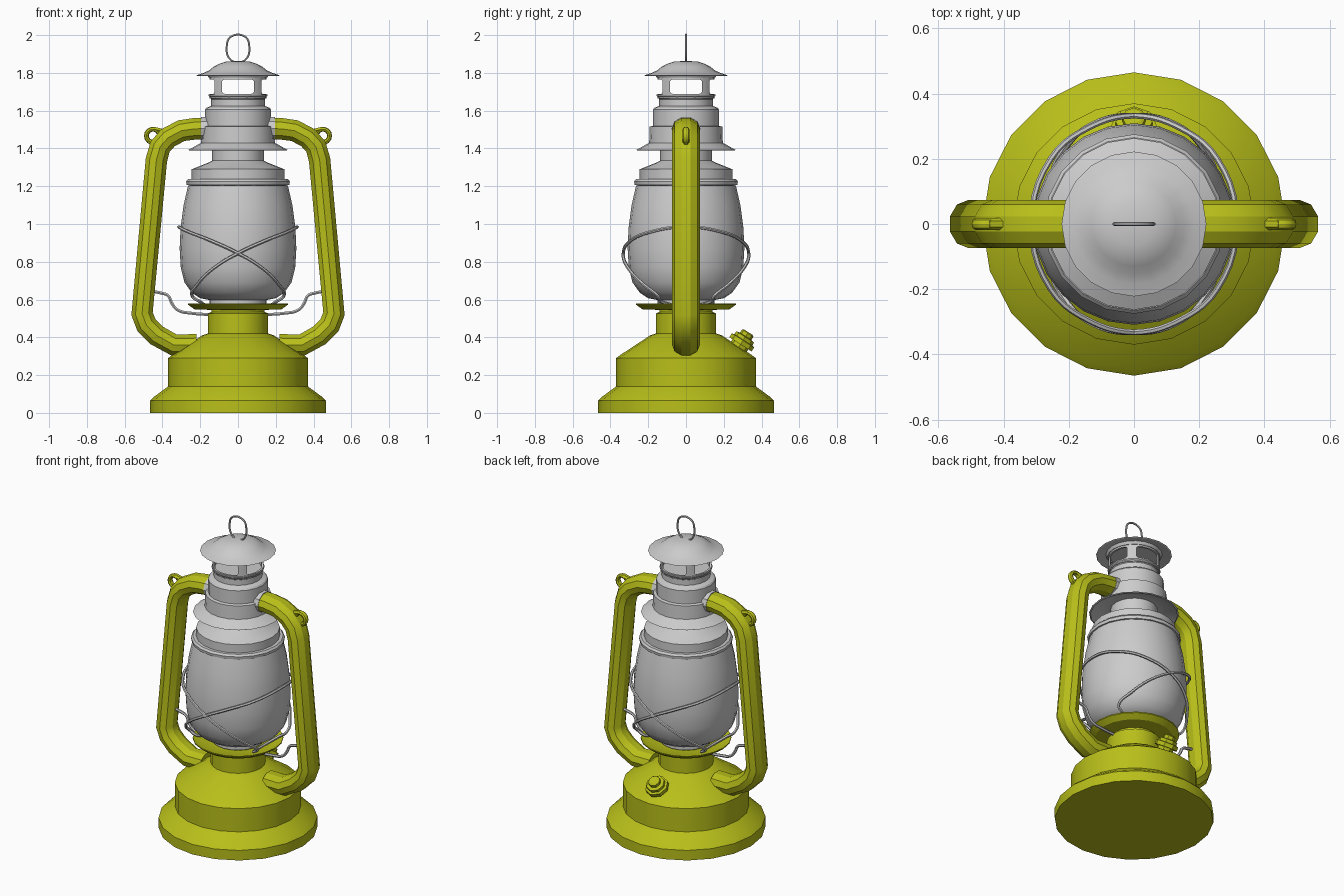
import bpy, bmesh, math
from mathutils import Vector

if "Cube" in bpy.data.objects:
    bpy.data.objects.remove(bpy.data.objects["Cube"])

green = bpy.data.materials.new("olive_paint")
green.diffuse_color = (0.48, 0.52, 0.01, 1)
green.use_nodes = True
green.node_tree.nodes["Principled BSDF"].inputs["Base Color"].default_value = green.diffuse_color


def finish(ob, mat=None, angle=30):
    bpy.ops.object.select_all(action='DESELECT')
    ob.select_set(True)
    bpy.context.view_layer.objects.active = ob
    if ob.type == 'CURVE':
        bpy.ops.object.convert(target='MESH')
        ob = bpy.context.object
    if mat:
        ob.data.materials.clear()
        ob.data.materials.append(mat)
    bpy.ops.object.shade_smooth_by_angle(angle=math.radians(angle))
    return ob


def lathe(name, profile, mat=None, n=20, angle=30, closed=False):
    """Spin an (r, z) profile round z; r = 0 makes a pole."""
    bm = bmesh.new()
    vs = [bm.verts.new((r, 0, z)) for r, z in profile]
    pairs = list(zip(vs, vs[1:])) + ([(vs[-1], vs[0])] if closed else [])
    es = [bm.edges.new(p) for p in pairs]
    bmesh.ops.spin(bm, geom=vs + es, axis=(0, 0, 1), cent=(0, 0, 0),
                   angle=math.tau, steps=n, use_merge=True)
    bmesh.ops.remove_doubles(bm, verts=bm.verts, dist=1e-5)
    bmesh.ops.recalc_face_normals(bm, faces=bm.faces)
    me = bpy.data.meshes.new(name)
    bm.to_mesh(me)
    bm.free()
    ob = bpy.data.objects.new(name, me)
    bpy.context.collection.objects.link(ob)
    return finish(ob, mat, angle)


def pipe(name, pts, radius, mat=None, smooth_path=True, cyclic=False, yscale=1, res=1):
    """Round bar along a path."""
    cu = bpy.data.curves.new(name, 'CURVE')
    cu.dimensions = '3D'
    cu.bevel_depth, cu.bevel_resolution = radius, res
    cu.use_fill_caps = True
    cu.resolution_u = 5
    sp = cu.splines.new('BEZIER' if smooth_path else 'POLY')
    if smooth_path:
        sp.bezier_points.add(len(pts) - 1)
        for b, p in zip(sp.bezier_points, pts):
            b.co = p
            b.handle_left_type = b.handle_right_type = 'AUTO'
    else:
        sp.points.add(len(pts) - 1)
        for b, p in zip(sp.points, pts):
            b.co = (*p, 1)
    sp.use_cyclic_u = cyclic
    ob = bpy.data.objects.new(name, cu)
    bpy.context.collection.objects.link(ob)
    ob.scale.y = yscale
    return finish(ob, mat, 35)


# Fuel tank and neck
lathe("fuel_tank", [(0, 0), (0.465, 0), (0.465, 0.065), (0.445, 0.085), (0.37, 0.14),
                    (0.37, 0.29), (0.35, 0.305), (0.19, 0.41), (0.16, 0.42), (0.16, 0.525),
                    (0.14, 0.535), (0.14, 0.56), (0, 0.56)], green)
# Dished globe plate
lathe("globe_plate", [(0.13, 0.545), (0.23, 0.548), (0.265, 0.573), (0.265, 0.58),
                      (0.225, 0.562), (0.13, 0.558)], green, closed=True)

# Globe with its upper rim and collar
lathe("globe", [(0, 0.562), (0.15, 0.565), (0.15, 0.597), (0.2, 0.607), (0.245, 0.637),
                (0.283, 0.69), (0.303, 0.77), (0.309, 0.87), (0.304, 0.98),
                (0.288, 1.1), (0.264, 1.205)], n=24)
lathe("globe_rim", [(0.255, 1.205), (0.272, 1.207), (0.275, 1.225), (0.265, 1.237),
                    (0.245, 1.237), (0.245, 1.29), (0.15, 1.328), (0.137, 1.335),
                    (0.137, 1.43)])

# Hood and chimney body
lathe("hood", [(0.137, 1.42), (0.18, 1.42), (0.255, 1.388), (0.263, 1.392), (0.195, 1.43),
               (0.192, 1.515), (0.175, 1.52), (0.175, 1.605), (0.168, 1.615),
               (0.142, 1.625), (0.142, 1.66), (0.155, 1.678), (0.155, 1.685), (0.14, 1.687)])

# Vented chimney crown, windows cut along x and y
crown = lathe("chimney_crown", [(0.138, 1.665), (0.15, 1.665), (0.15, 1.795), (0.138, 1.795)],
              n=32, closed=True)
for axis in range(2):
    bpy.ops.mesh.primitive_cube_add(size=1, location=(0, 0, 1.727))
    cutter = bpy.context.object
    cutter.name = "window_cutter"
    cutter.hide_render = True
    size = [0.17, 0.17, 0.076]
    size[axis] = 0.6
    cutter.scale = size
    bpy.ops.object.transform_apply(location=False, rotation=False, scale=True)
    bm = bmesh.new()
    bm.from_mesh(cutter.data)
    long_edges = [e for e in bm.edges
                  if abs((e.verts[0].co - e.verts[1].co)[axis]) > 0.5]
    bmesh.ops.bevel(bm, geom=long_edges, offset=0.015, segments=3, profile=0.5,
                    affect='EDGES')
    bm.to_mesh(cutter.data)
    bm.free()
    mod = crown.modifiers.new("window", 'BOOLEAN')
    mod.object = cutter
    mod.solver = 'EXACT'
    bpy.context.view_layer.objects.active = crown
    bpy.ops.object.modifier_move_to_index(modifier="window", index=0)
    bpy.ops.object.modifier_apply(modifier="window")
    bpy.data.objects.remove(cutter)
lathe("chimney_floor", [(0, 1.672), (0.142, 1.672)])

# Domed cap with flared brim
lathe("chimney_cap", [(0, 1.775), (0.155, 1.775), (0.165, 1.792), (0.215, 1.784), (0.222, 1.787),
                      (0.185, 1.799), (0.155, 1.812), (0.13, 1.832), (0.1, 1.848),
                      (0.065, 1.859), (0, 1.864)])

# Lifting ring on the cap
pipe("cap_ring", [(-0.035, 0, 1.866), (-0.058, 0, 1.955), (-0.035, 0, 1.993), (0.035, 0, 1.993),
                  (0.058, 0, 1.955), (0.035, 0, 1.866)], 0.006, cyclic=True)

for side, s in (("left", -1), ("right", 1)):
    # Air tube from hood to tank
    path = [(0.16, 1.505), (0.23, 1.504), (0.3, 1.494), (0.37, 1.457), (0.412, 1.41),
            (0.432, 1.34), (0.508, 0.525), (0.485, 0.465), (0.43, 0.41), (0.34, 0.36), (0.22, 0.36)]
    pipe(side + "_air_tube", [(s * x, 0, z) for x, z in path], 0.06, green,
         smooth_path=False, yscale=1.23, res=3)
    # Collar where the tube meets the hood
    pipe(side + "_tube_collar", [(s * 0.14, 0, 1.505), (s * 0.195, 0, 1.505)], 0.064,
         smooth_path=False, yscale=1.2, res=3)
    # Bail lug: ring and foot
    bpy.ops.mesh.primitive_torus_add(location=(s * 0.45, 0, 1.467), rotation=(math.pi / 2, 0, 0),
                                     major_radius=0.035, minor_radius=0.013,
                                     major_segments=14, minor_segments=8)
    bpy.context.object.name = side + "_bail_lug"
    bpy.context.object.scale.z = 1.4
    finish(bpy.context.object, green)
    for k, (a, b) in enumerate([((0.445, 1.502), (0.385, 1.488)), ((0.47, 1.44), (0.435, 1.41))]):
        pipe(f"{side}_lug_foot_{k}", [(s * a[0], 0, a[1]), (s * b[0], 0, b[1])], 0.014, green,
             smooth_path=False, yscale=1.3)
    # Crossing globe guard wire: high on one side, low on the other
    half = [(0.255, -0.2, 0.955), (0.14, -0.295, 0.91), (0, -0.332, 0.845),
            (-0.13, -0.305, 0.765), (-0.215, -0.225, 0.68), (-0.243, -0.15, 0.62),
            (-0.2, -0.13, 0.588)]
    loop = [(0.313, 0, 0.985)] + half + [(x, -y, z) for x, y, z in reversed(half)]
    pipe(side + "_guard_wire", [(s * x, y, z) for x, y, z in loop], 0.009, cyclic=True)
    # Globe lifting lever wire
    pipe(side + "_lever_wire", [(s * x, 0, z) for x, z in
                                [(0.13, 0.52), (0.24, 0.527), (0.32, 0.545), (0.35, 0.58),
                                 (0.37, 0.62), (0.41, 0.635), (0.46, 0.645)]], 0.009)

# Filler cap on the back slope
normal = Vector((0, 0.54, 0.84)).normalized()
cap = lathe("filler_cap", [(0, -0.03), (0.05, -0.03), (0.05, 0.015), (0.07, 0.015), (0.07, 0.04),
                           (0.056, 0.043), (0.056, 0.062), (0.036, 0.066), (0.036, 0.086),
                           (0.025, 0.092), (0, 0.092)], green, n=8, angle=25)
cap.location = (0, 0.28, 0.35)
cap.rotation_euler = normal.to_track_quat('Z', 'Y').to_euler()
